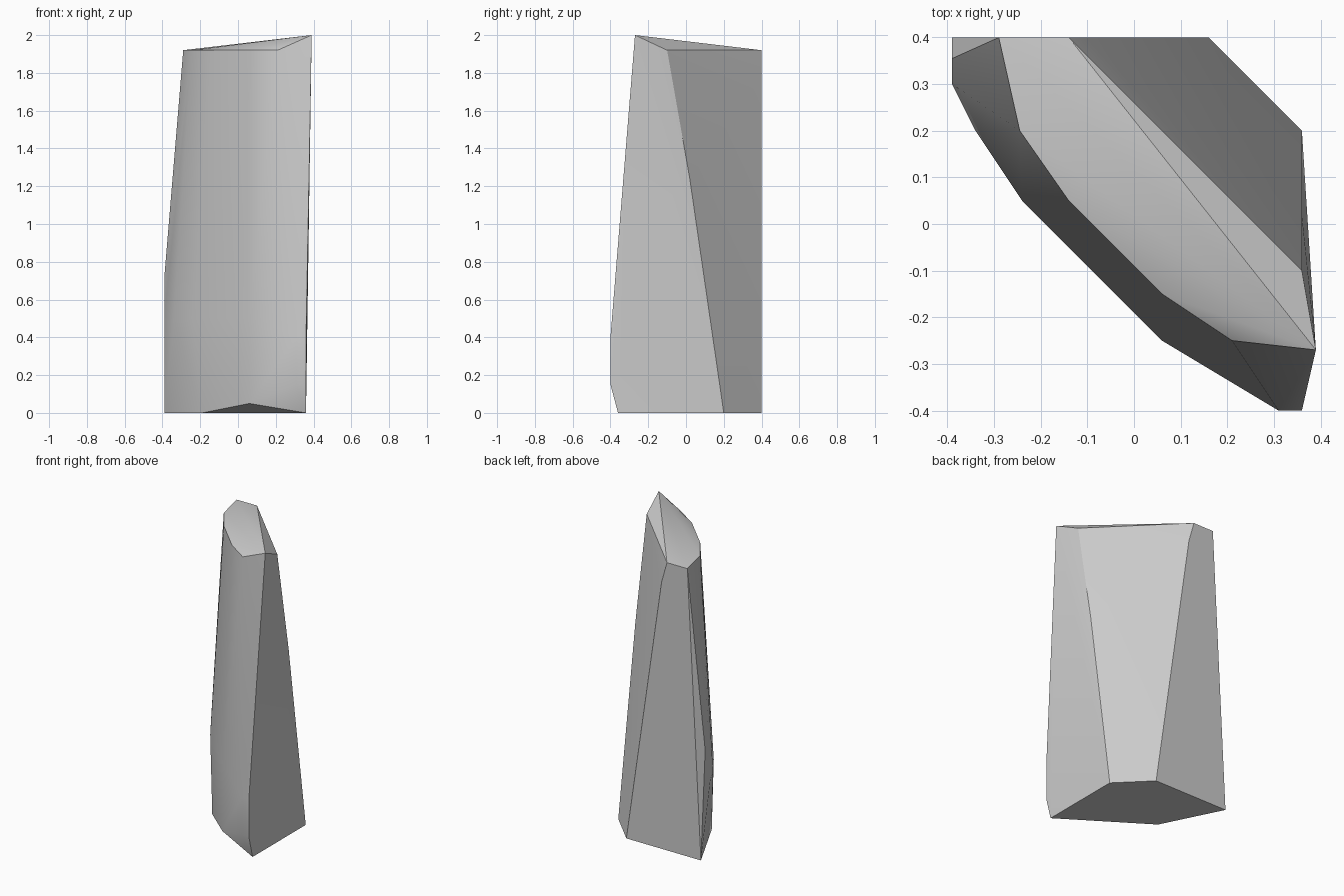
import bpy, bmesh, math

cube = bpy.data.objects.get("Cube")
if cube:
    bpy.data.objects.remove(cube, do_unlink=True)

# Stone colour
stone = bpy.data.materials.new("grey_stone")
stone.use_nodes = True
grey = (0.6, 0.6, 0.6, 1)
stone.diffuse_color = grey
stone.node_tree.nodes["Principled BSDF"].inputs["Base Color"].default_value = grey


def level(z, outline):
    return [(x, y, z) for x, y in outline]


# Foot, chipped lower corners, widest belt, and sloping crown
corners = level(0, [(0.36, -0.36), (0.36, 0.2), (0.16, 0.4), (-0.39, 0.4), (-0.19, 0)])
corners += [(0.06, -0.25, 0.05), (0.31, -0.4, 0.15), (0.36, -0.4, 0.15)]
corners += level(0.5, [(-0.39, 0.3), (-0.34, 0.2), (-0.24, 0.05), (0.06, -0.25)])
corners += [(0.31, -0.4, 0.4), (0.36, -0.4, 0.4), (-0.39, 0.355, 0.72)]
corners += [(0.36, 0.02, 1.24), (-0.1, 0.4, 1.78)]
corners += level(1.92, [(-0.29, 0.4), (-0.245, 0.2), (-0.14, 0.05), (0.06, -0.15),
                        (0.21, -0.25), (0.36, -0.1), (-0.14, 0.4)])
corners.append((0.39, -0.27, 2))

# Standing stone as the tight skin around its corners
bm = bmesh.new()
for c in corners:
    bm.verts.new(c)
hull = bmesh.ops.convex_hull(bm, input=bm.verts[:])
loose = [v for v in bm.verts if not v.link_faces]
bmesh.ops.delete(bm, geom=loose, context='VERTS')
bmesh.ops.dissolve_limit(bm, angle_limit=math.radians(0.5),
                         verts=bm.verts[:], edges=bm.edges[:])
bmesh.ops.recalc_face_normals(bm, faces=bm.faces[:])
mesh = bpy.data.meshes.new("standing_stone")
bm.to_mesh(mesh)
bm.free()
mesh.materials.append(stone)
rock = bpy.data.objects.new("standing_stone", mesh)
bpy.context.collection.objects.link(rock)

# Soft shading across the rounded front, crisp at the main edges
bpy.ops.object.select_all(action='DESELECT')
bpy.context.view_layer.objects.active = rock
rock.select_set(True)
bpy.ops.object.shade_smooth_by_angle(angle=math.radians(30))
